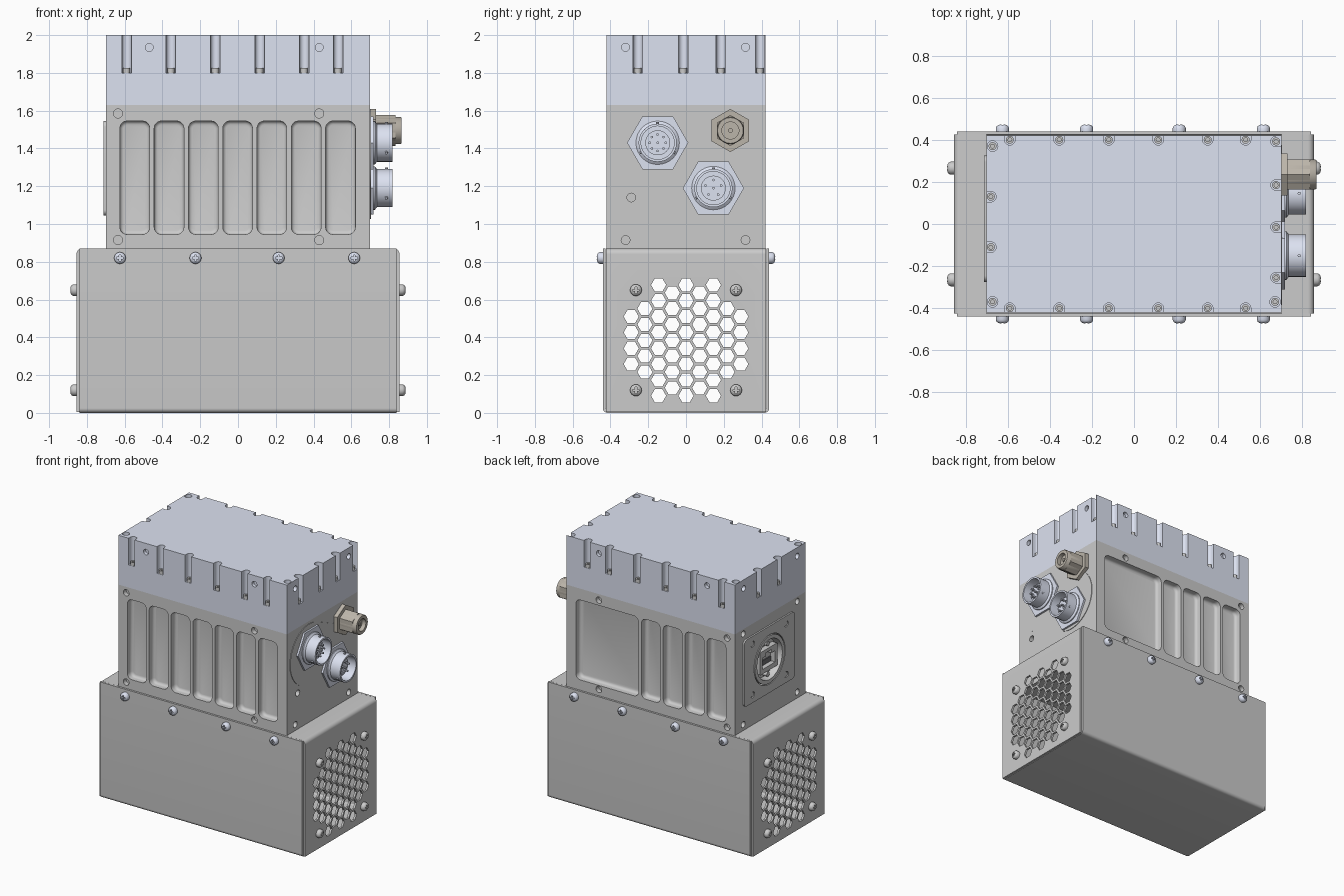
import bpy, bmesh
from math import pi, cos, sin, atan2
from mathutils import Vector

if "Cube" in bpy.data.objects:
    bpy.data.objects.remove(bpy.data.objects["Cube"])


def material(name, rgb):
    m = bpy.data.materials.new(name)
    m.diffuse_color = (*rgb, 1)
    m.use_nodes = True
    m.node_tree.nodes["Principled BSDF"].inputs["Base Color"].default_value = m.diffuse_color
    return m


BLUE = material("pale_blue", (0.72, 0.76, 0.88))
BROWN = material("warm_metal", (0.50, 0.46, 0.40))
DARK = material("dark_insert", (0.16, 0.16, 0.17))


# ---- helpers ----
def finish(name, bm, mat=None):
    bmesh.ops.recalc_face_normals(bm, faces=bm.faces)
    me = bpy.data.meshes.new(name)
    bm.to_mesh(me)
    bm.free()
    ob = bpy.data.objects.new(name, me)
    bpy.context.collection.objects.link(ob)
    if mat:
        me.materials.append(mat)
    return ob


def arc(u, v, r, a0, a1, n=8):
    return [(u + r * cos(a0 + (a1 - a0) * i / n), v + r * sin(a0 + (a1 - a0) * i / n)) for i in range(n + 1)]


def ring(u, v, r, n=20, a0=0.0):
    return [(u + r * cos(a0 + 2 * pi * i / n), v + r * sin(a0 + 2 * pi * i / n)) for i in range(n)]


def rounded(u0, u1, v0, v1, r):
    return (arc(u1 - r, v1 - r, r, 0, pi / 2) + arc(u0 + r, v1 - r, r, pi / 2, pi)
            + arc(u0 + r, v0 + r, r, pi, 1.5 * pi) + arc(u1 - r, v0 + r, r, 1.5 * pi, 2 * pi))


def prism(name, profiles, axis, lo, hi, mat=None):
    """Extrude 2D outlines along an axis; outline coords are the two other axes."""
    place = {"x": lambda u, v, w: (w, u, v), "y": lambda u, v, w: (u, w, v), "z": lambda u, v, w: (u, v, w)}[axis]
    bm = bmesh.new()
    for pts in profiles:
        f = bm.faces.new([bm.verts.new(place(u, v, lo)) for u, v in pts])
        ext = bmesh.ops.extrude_face_region(bm, geom=[f], use_keep_orig=True)
        moved = [g for g in ext["geom"] if isinstance(g, bmesh.types.BMVert)]
        bmesh.ops.translate(bm, verts=moved, vec=place(0, 0, hi - lo))
    return finish(name, bm, mat)


def lathe(name, prof, loc, axis, mat=None, n=32):
    bm = bmesh.new()
    vs = [bm.verts.new((r, 0, h)) for r, h in prof]
    es = [bm.edges.new(p) for p in zip(vs, vs[1:])]
    bmesh.ops.spin(bm, geom=vs + es, cent=(0, 0, 0), axis=(0, 0, 1), angle=2 * pi, steps=n)
    bmesh.ops.remove_doubles(bm, verts=bm.verts, dist=1e-5)
    ob = finish(name, bm, mat)
    ob.rotation_euler = Vector((0, 0, 1)).rotation_difference(Vector(axis)).to_euler()
    ob.location = loc
    return ob


def cut(ob, *cutters):
    bpy.context.view_layer.objects.active = ob
    for c in cutters:
        c.hide_render = True
        m = ob.modifiers.new("cut", "BOOLEAN")
        m.operation, m.solver, m.object = "DIFFERENCE", "EXACT", c
        bpy.ops.object.modifier_apply(modifier=m.name)
        bpy.data.objects.remove(c)


def pockets(spans, s):
    """Rounded pocket cutters with filleted floors on the face y = s * 0.42."""
    bm = bmesh.new()
    for x0, x1 in spans:
        b = bmesh.new()
        bmesh.ops.create_cube(b, size=1)
        for v in b.verts:
            v.co = ((x0 + x1) / 2 + v.co.x * (x1 - x0), s * 0.42 + v.co.y * 0.1, 1.245 + v.co.z * 0.6)
        b.normal_update()
        edges = [e for e in b.edges if abs(e.verts[0].co.y - e.verts[1].co.y) > 0.05]
        bmesh.ops.bevel(b, geom=edges, offset=0.038, segments=5, profile=0.5, affect="EDGES")
        edges = [e for e in b.edges if all(v.co.y * s < 0.40 for v in e.verts)]
        bmesh.ops.bevel(b, geom=edges, offset=0.02, segments=3, profile=0.5, affect="EDGES")
        tmp = bpy.data.meshes.new("tmp")
        b.to_mesh(tmp)
        b.free()
        bm.from_mesh(tmp)
        bpy.data.meshes.remove(tmp)
    return finish("pocket_cutter", bm)


# ---- middle body with pockets and tapped holes ----
body = prism("body", [[(-.70, -.42), (.70, -.42), (.70, .42), (-.70, .42)]], "z", 0.76, 1.63)
slim = [(-0.625 + 0.1815 * i, -0.468 + 0.1815 * i) for i in range(7)]
cut(body, pockets(slim, -1), pockets(slim[:4] + [(slim[4][0], slim[6][1])], 1))
side_holes = [ring(x, z, 0.024) for x in (-0.635, 0.43) for z in (0.915, 1.585)]
cut(body, prism("c", side_holes, "y", -0.5, -0.385), prism("c", side_holes, "y", 0.385, 0.5),
    prism("c", [ring(y, z, 0.023) for y, z in ((-.32, .915), (.315, .915), (-.29, 1.14))], "x", 0.66, 0.8),
    prism("c", [ring(y, z, 0.023) for y in (-.32, .32) for z in (.915, 1.595)], "x", -0.8, -0.66),
    prism("c", [ring(0.025, 1.295, 0.185, 40)], "x", -0.8, -0.63))

# ---- lid with screw slots around its rim ----
lid = prism("lid", [[(-.70, -.42), (.70, -.42), (.70, .42), (-.70, .42)]], "z", 1.63, 2.0, BLUE)
long_x = (-0.59, -0.355, -0.12, 0.115, 0.35, 0.53)
slots = [(x, s * 0.40, s * pi / 2) for x in long_x for s in (-1, 1)]
slots += [(-0.68, y, pi) for y in (0.13, -0.11)]
slots += [(0.675, y, 0) for y in (0.185, -0.015, -0.255, 0.392)]
wells = [(-0.672, 0.37), (-0.672, -0.37), (0.67, -0.37)]
outlines = []
for x, y, a in slots:
    dx, dy = 0.1 * cos(a), 0.1 * sin(a)
    half = arc(x, y, 0.025, a + pi / 2, a + 1.5 * pi, 10)
    outlines.append(half + [(half[-1][0] + dx, half[-1][1] + dy), (half[0][0] + dx, half[0][1] + dy)])
outlines += [ring(x, y, 0.025) for x, y in wells]
dots = [ring(x, 1.935, 0.021) for x in (-0.47, 0.43)]
cut(lid, prism("c", outlines, "z", 1.80, 2.1),
    prism("c", dots, "y", -0.5, -0.395), prism("c", dots, "y", 0.395, 0.5))
dots = [ring(y, 1.935, 0.021) for y in (-0.32, 0.315)]
cut(lid, prism("c", dots, "x", 0.675, 0.8), prism("c", dots, "x", -0.8, -0.675))
lid_screws = prism("lid_screws", [ring(p[0], p[1], 0.019, 16) for p in slots + wells], "z", 1.79, 1.825)
cut(lid_screws, prism("c", [ring(p[0], p[1], 0.010, 6) for p in slots + wells], "z", 1.812, 1.9))

# ---- sheet metal base: U-shaped shell and two vented end panels ----
outer = [(-.44, .87)] + arc(-.415, .025, .025, pi, 1.5 * pi) + arc(.415, .025, .025, 1.5 * pi, 2 * pi) + [(.44, .87)]
inner = [(.425, .87)] + arc(.415, .025, .01, 2 * pi, 1.5 * pi) + arc(-.415, .025, .01, 1.5 * pi, pi) + [(-.425, .87)]
prism("base_shell", [outer + inner], "x", -0.84, 0.84)

vents = []
for col in range(-4, 5):
    n = {0: 8, 1: 7, 2: 8, 3: 5, 4: 4}[abs(col)]
    for k in range(n):
        vents.append(ring(col * 0.0725, 0.384 + (k - (n - 1) / 2) * 0.0838, 0.040, 6))
for s, side in ((-1, "left"), (1, "right")):
    pts = [(.70, .87)] + arc(.825, .84, .03, pi / 2, 0) + [(.855, .004), (.84, .004), (.84, .855), (.70, .855)]
    panel = prism(side + "_vent_panel", [[(s * x, z) for x, z in pts]], "y", -0.424, 0.424)
    lo, hi = sorted((s * 0.8, s * 0.9))
    cut(panel, prism("c", vents, "x", lo, hi))

# ---- cross-head screws, one mesh reused ----
def screw_mesh(name, mat):
    head = [(0, -.015), (.018, -.015), (.018, 0), (.031, 0), (.031, .016), (.027, .025), (.018, .031), (0, .034)]
    ob = lathe(name, head, (0, 0, 0), (0, 0, 1), mat, 24)
    w, t = 0.017, 0.0045
    cross = [(w, -t), (w, t), (t, t), (t, w), (-t, w), (-t, t), (-w, t), (-w, -t), (-t, -t), (-t, -w), (t, -w), (t, -t)]
    cut(ob, prism("c", [cross], "z", 0.018, 0.06))
    me = ob.data
    bpy.data.objects.remove(ob)
    return me


def place_screw(name, me, loc, axis):
    ob = bpy.data.objects.new(name, me)
    bpy.context.collection.objects.link(ob)
    ob.location = loc
    ob.rotation_euler = Vector((0, 0, 1)).rotation_difference(Vector(axis)).to_euler()


shell_screw, panel_screw = screw_mesh("shell_screw", BLUE), screw_mesh("panel_screw", None)
for s in (-1, 1):
    for x in (-0.625, -0.225, 0.215, 0.615):
        place_screw("shell_screw", shell_screw, (x, s * 0.44, 0.82), (0, s, 0))
    for y in (-0.265, 0.265):
        for z in (0.12, 0.65):
            place_screw("panel_screw", panel_screw, (s * 0.855, y, z), (s, 0, 0))

# ---- right side: connector plate, two multi-pin sockets, one coaxial fitting ----
(y1, z1), (y2, z2) = (-0.16, 1.385), (0.15, 1.25)
a = atan2(z2 - z1, y2 - y1)
prism("connector_plate", [arc(y2, z2, .225, a - pi / 2, a + pi / 2, 20) + arc(y1, z1, .225, a + pi / 2, a + 1.5 * pi, 20)],
      "x", 0.695, 0.704)
barrel = [(0, .065), (.066, .065), (.066, .03), (.088, .03), (.088, .117), (.101, .117), (.101, .035), (.115, .025), (.115, 0)]
for name, y, z, pins in (("upper", -0.15, 1.43, 8), ("lower", 0.145, 1.19, 5)):
    prism(name + "_hex_nut", [ring(y, z, 0.162, 6)], "x", 0.70, 0.718, BLUE)
    lathe(name + "_socket", barrel, (0.70, y, z), (1, 0, 0), BLUE)
    spots = [ring(y, z, 0.007, 8)] + [ring(u, v, 0.007, 8) for u, v in ring(y, z, 0.043, pins, pi / 2)]
    prism(name + "_pins", spots, "x", 0.76, 0.795, BLUE)
    for t in range(3):
        b = pi / 2 + t * 2 * pi / 3
        lathe(name + "_bayonet_peg", [(0, .095), (.008, .095), (.008, .109), (0, .109)],
              (0.785, y, z), (0, cos(b), sin(b)), BLUE, 10)
y, z = 0.235, 1.495
prism("coax_hex_flange", [ring(y, z, 0.114, 6, pi / 2)], "x", 0.70, 0.73, BROWN)
prism("coax_hex_nut", [ring(y, z, 0.082, 6, pi / 2)], "x", 0.73, 0.835, BROWN)
lathe("coax_barrel", [(0, .15), (.012, .15), (.012, .10), (.045, .10), (.045, .166), (.068, .166), (.072, .16), (.072, .03)],
      (0.70, y, z), (1, 0, 0), BROWN)

# ---- left side: square plate with round data jack ----
y, z = 0.025, 1.295
plate = prism("jack_plate", [rounded(-0.275, 0.325, 1.045, 1.545, 0.03)], "x", -0.712, -0.695)
corners = [(y + u, z + v) for u in (-0.2, 0.2) for v in (-0.19, 0.19)]
cut(plate, prism("c", [ring(y, z, 0.185, 40)] + [ring(u, v, 0.022) for u, v in corners], "x", -0.8, -0.6))
prism("jack_plate_screws", [ring(u, v, 0.018, 16) for u, v in corners], "x", -0.708, -0.69)
lathe("jack_ring", [(.178, 0), (.178, .078), (.150, .078), (.140, .03), (0, .03)], (-0.635, y, z), (-1, 0, 0))
jack = prism("jack_housing", [rounded(y - .105, y + .105, z - .085, z + .085, .01)], "x", -0.705, -0.65)
cut(jack, prism("c", [[(y - .075, z - .05), (y + .075, z - .05), (y + .075, z + .035), (y + .03, z + .035),
                       (y + .03, z + .06), (y - .03, z + .06), (y - .03, z + .035), (y - .075, z + .035)]], "x", -0.8, -0.668))
prism("jack_contacts", [rounded(y - .07, y + .07, z - .046, z - .01, .004)], "x", -0.675, -0.66, DARK)
prism("jack_ring_screws", [ring(y, z + v, 0.018, 16) for v in (-.115, .115)], "x", -0.70, -0.65)

# ---- smooth round surfaces, keep edges sharp ----
for ob in bpy.context.scene.objects:
    ob.select_set(True)
bpy.context.view_layer.objects.active = lid
bpy.ops.object.shade_smooth_by_angle(angle=0.6)
